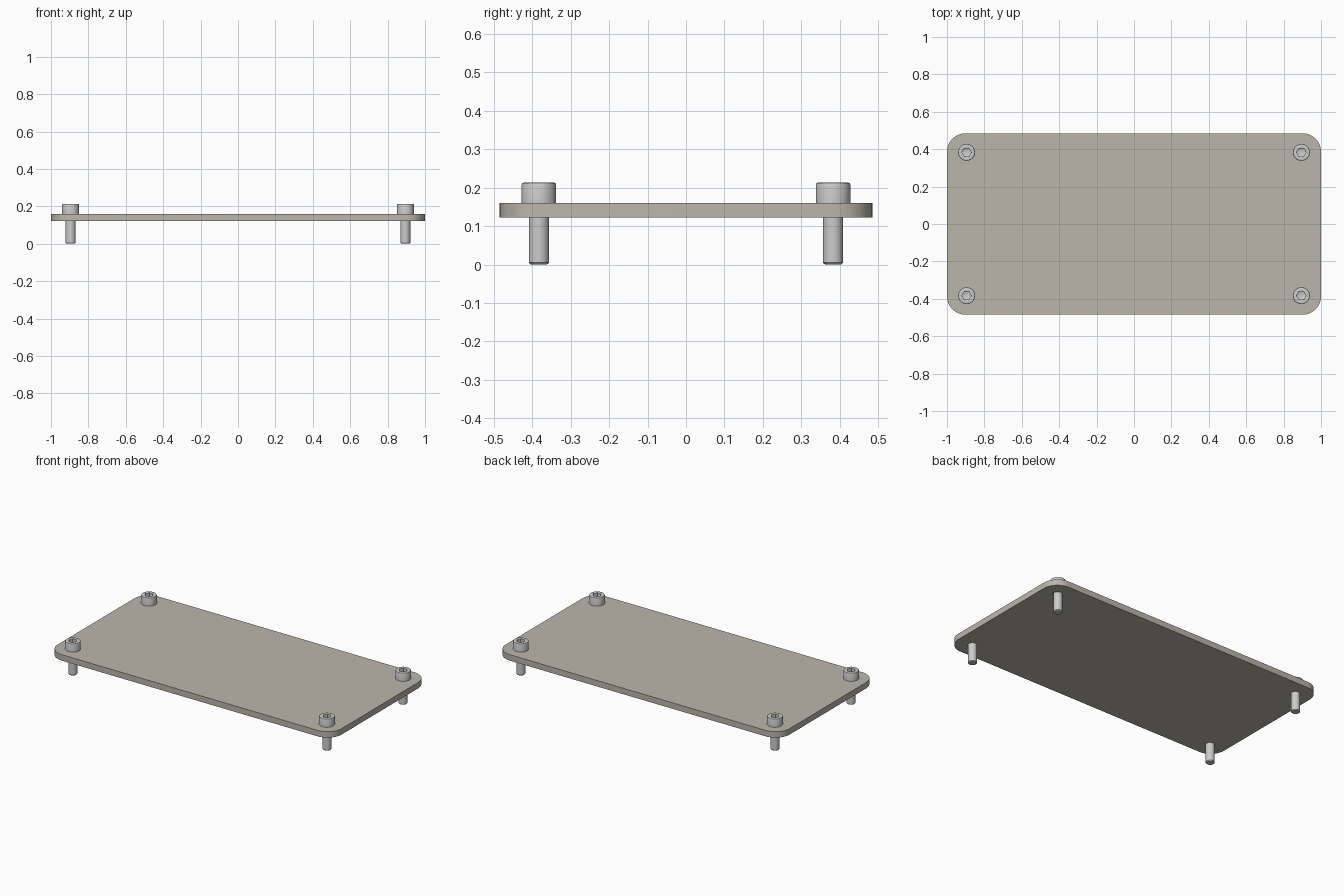
import bpy, bmesh
from math import pi, sin, cos

if "Cube" in bpy.data.objects:
    bpy.data.objects.remove(bpy.data.objects["Cube"])

HX, HY, Z0, Z1, CORNER = 1.0, 0.485, 0.122, 0.16, 0.1
SX, SY = 0.895, 0.383
SPOTS = [(x, y) for x in (-SX, SX) for y in (-SY, SY)]


def smooth(obj):
    bpy.ops.object.select_all(action='DESELECT')
    obj.select_set(True)
    bpy.context.view_layer.objects.active = obj
    bpy.ops.object.shade_smooth_by_angle(angle=0.5)


def arc(cx, cy, r, a0, a1, n):
    return [(cx + r * cos(a0 + (a1 - a0) * i / n),
             cy + r * sin(a0 + (a1 - a0) * i / n)) for i in range(n + 1)]


# Cover plate: rounded rectangle outline with four clearance holes
outline = []
for k, (sx, sy) in enumerate([(1, 1), (-1, 1), (-1, -1), (1, -1)]):
    outline += arc(sx * (HX - CORNER), sy * (HY - CORNER), CORNER,
                   k * pi / 2, (k + 1) * pi / 2, 16)
loops = [outline] + [arc(x, y, 0.0275, 0, 2 * pi, 48)[:-1] for x, y in SPOTS]

curve = bpy.data.curves.new("cover_plate", 'CURVE')
curve.dimensions = '2D'
curve.fill_mode = 'BOTH'
curve.extrude = (Z1 - Z0) / 2
for pts in loops:
    s = curve.splines.new('POLY')
    s.points.add(len(pts) - 1)
    for p, (x, y) in zip(s.points, pts):
        p.co = (x, y, 0, 1)
    s.use_cyclic_u = True
plate = bpy.data.objects.new("cover_plate", curve)
plate.location.z = (Z0 + Z1) / 2
bpy.context.collection.objects.link(plate)
plate.select_set(True)
bpy.context.view_layer.objects.active = plate
bpy.ops.object.convert(target='MESH')
plate = bpy.context.object
mat = bpy.data.materials.new("warm_grey")
mat.diffuse_color = (0.5, 0.47, 0.41, 1)
mat.use_nodes = True
mat.node_tree.nodes["Principled BSDF"].inputs["Base Color"].default_value = mat.diffuse_color
plate.data.materials.clear()
plate.data.materials.append(mat)
smooth(plate)

# Socket head screw: stacked rings, the last ones shaped as a hexagon
N = 48
HEX_R = 0.0245
RINGS = [(0.021, 0), (0.0262, 0.005), (0.0262, Z1), (0.045, Z1),
         (0.045, 0.208), (0.0437, 0.2117), (0.040, 0.213),
         (0.0252, 0.213), ('hex', 0.2115), ('hex', 0.187)]
bm = bmesh.new()
rings = []
for r, z in RINGS:
    ring = []
    for i in range(N):
        a = 2 * pi * i / N
        rad = HEX_R * cos(pi / 6) / cos(a % (pi / 3) - pi / 6) if r == 'hex' else r
        ring.append(bm.verts.new((rad * cos(a), rad * sin(a), z)))
    rings.append(ring)
for lo, hi in zip(rings, rings[1:]):
    for i in range(N):
        j = (i + 1) % N
        bm.faces.new((lo[i], lo[j], hi[j], hi[i]))
bm.faces.new(rings[0][::-1])

# Conical drill point at the bottom of the socket
tip = bm.verts.new((0, 0, 0.180))
for i in range(N):
    bm.faces.new((rings[-1][i], rings[-1][(i + 1) % N], tip))
bmesh.ops.recalc_face_normals(bm, faces=bm.faces)
mesh = bpy.data.meshes.new("socket_screw")
bm.to_mesh(mesh)
bm.free()

# One screw in each corner
for i, (x, y) in enumerate(SPOTS):
    screw = bpy.data.objects.new(f"socket_screw_{i + 1}", mesh)
    screw.location = (x, y, 0)
    bpy.context.collection.objects.link(screw)
    if i == 0:
        smooth(screw)
